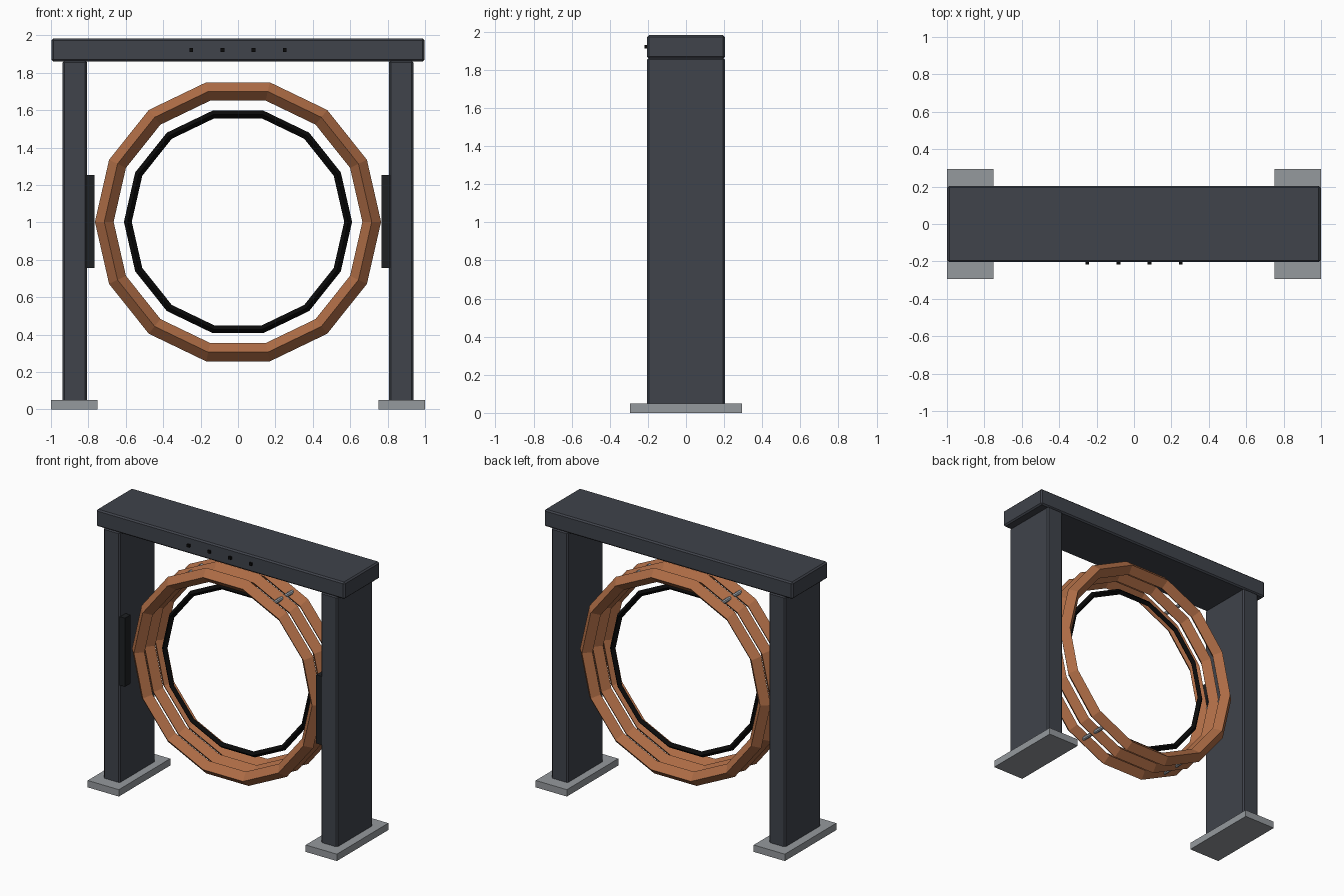
import bpy, math

if "Cube" in bpy.data.objects:
    bpy.data.objects.remove(bpy.data.objects["Cube"])


def mat(name, r, g, b):
    m = bpy.data.materials.new(name)
    m.diffuse_color = (r, g, b, 1)
    m.use_nodes = True
    m.node_tree.nodes["Principled BSDF"].inputs["Base Color"].default_value = m.diffuse_color
    return m


DARK = mat("dark_steel", 0.05, 0.056, 0.07)
BLACK = mat("black_rubber", 0.003, 0.003, 0.003)
PAD = mat("pad_black", 0.013, 0.015, 0.017)
COPPER = mat("copper", 0.42, 0.15, 0.06)
GREY = mat("plate_grey", 0.3, 0.32, 0.34)
STEEL = mat("rod_steel", 0.4, 0.43, 0.47)


def finish(name, m):
    o = bpy.context.object
    o.name = name
    o.data.materials.append(m)
    return o


def box(name, lo, hi, m, bevel=0):
    bpy.ops.mesh.primitive_cube_add(size=1, location=[(a + b) / 2 for a, b in zip(lo, hi)])
    o = finish(name, m)
    o.scale = [b - a for a, b in zip(lo, hi)]
    bpy.ops.object.transform_apply(location=False, rotation=False, scale=True)
    if bevel:
        mod = o.modifiers.new("bevel", "BEVEL")
        mod.width = bevel
        mod.segments = 1
    return o


def ring(name, y, R, r, m):
    bpy.ops.mesh.primitive_torus_add(major_segments=14, minor_segments=4,
                                     major_radius=R, minor_radius=r,
                                     location=(0, y, 1.003),
                                     rotation=(math.pi / 2, 0, 0))
    finish(name, m)


# gantry frame
box("top_beam", (-0.997, -0.204, 1.86), (0.997, 0.204, 1.983), DARK, 0.01)
for side, s in (("left", -1), ("right", 1)):
    def sided(name, x0, x1, y0, y1, z0, z1, m, bevel=0):
        a, b = sorted((s * x0, s * x1))
        box(f"{side}_{name}", (a, y0, z0), (b, y1, z1), m, bevel)
    sided("leg", 0.807, 0.938, -0.204, 0.204, 0.001, 1.865, DARK, 0.01)
    sided("foot_plate", 0.75, 1.0, -0.295, 0.295, 0, 0.05, GREY)
    sided("bumper_pad", 0.767, 0.815, -0.2, -0.135, 0.755, 1.253, PAD)

# indicator studs on the beam front
for i in range(4):
    x = -0.25 + i * 0.5 / 3
    box(f"beam_stud_{i + 1}", (x - 0.01, -0.217, 1.912), (x + 0.01, -0.2, 1.932), BLACK)

# stacked copper coils and the inner ring
for i, y in enumerate((-0.122, 0, 0.122)):
    ring(f"copper_coil_{i + 1}", y, 0.715, 0.05, COPPER)
ring("inner_ring", 0, 0.589, 0.021, BLACK)

# tie rods through the coils
for i in range(6):
    a = math.radians(60 * i)
    bpy.ops.mesh.primitive_cylinder_add(vertices=8, radius=0.014, depth=0.24,
                                        location=(0.722 * math.cos(a), 0, 1.003 + 0.722 * math.sin(a)),
                                        rotation=(math.pi / 2, 0, 0))
    finish(f"tie_rod_{i + 1}", STEEL)
